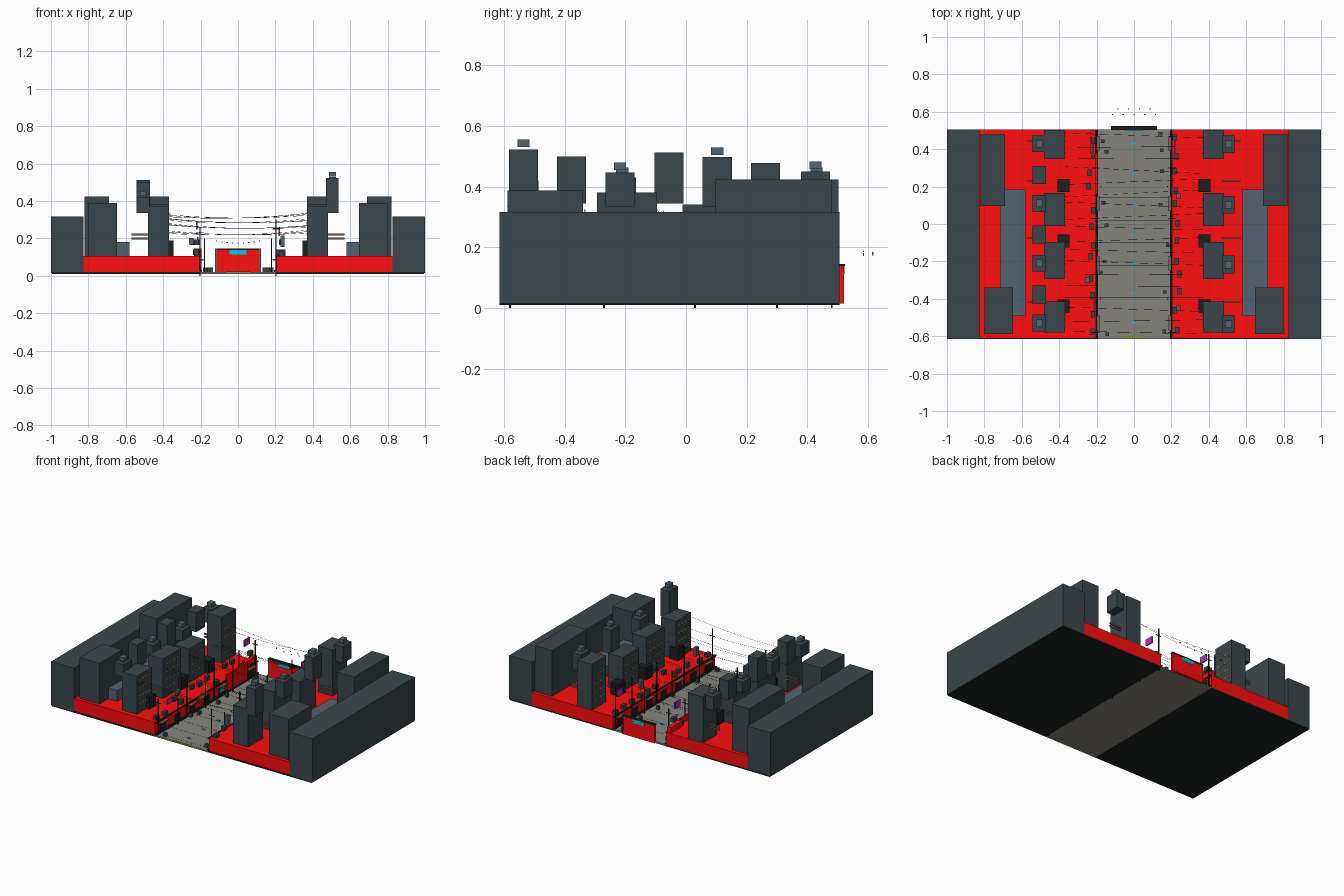
import bpy, bmesh, math, random

if "Cube" in bpy.data.objects:
    bpy.data.objects.remove(bpy.data.objects["Cube"])
random.seed(4)

COL = dict(tower=(.043, .062, .07), dark=(.012, .014, .015), red=(1, .004, .004),
           blue=(.085, .125, .165), road=(.235, .23, .2), cyan=(.0, .6, .85),
           amber=(.6, .25, .03), magenta=(.5, .03, .5), olive=(.2, .35, .03), rust=(.2, .12, .09))
MATS = {}
for n, c in COL.items():
    MATS[n] = bpy.data.materials.new(n)
    MATS[n].diffuse_color = (*c, 1)


def boxes(name, mat, items):
    """One object made of boxes given as (x0, x1, y0, y1, z0, z1)."""
    bm = bmesh.new()
    for x0, x1, y0, y1, z0, z1 in items:
        r = bmesh.ops.create_cube(bm, size=1)
        for v in r['verts']:
            v.co = ((x0 + x1) / 2 + v.co.x * (x1 - x0),
                    (y0 + y1) / 2 + v.co.y * (y1 - y0),
                    (z0 + z1) / 2 + v.co.z * (z1 - z0))
    me = bpy.data.meshes.new(name)
    bm.to_mesh(me)
    bm.free()
    me.materials.append(MATS[mat])
    ob = bpy.data.objects.new(name, me)
    bpy.context.collection.objects.link(ob)
    return ob


def both(items):
    """Boxes plus their mirror images across x = 0."""
    return items + [(-b, -a, *r) for a, b, *r in items]


def cen(x, y, z, sx, sy, sz):
    return (x - sx / 2, x + sx / 2, y - sy / 2, y + sy / 2, z - sz / 2, z + sz / 2)


Y0, Y1 = -.615, .505

# Street and side plots
boxes('street', 'road', [(-.2, .2, Y0, Y1, .01, .02)])
boxes('plot_slab', 'dark', both([(.2, .995, Y0, Y1, .01, .02)]))
boxes('shop_podium', 'red', both([(.205, .825, Y0 + .003, Y1, .02, .107)]))
boxes('outer_block', 'tower', both([(.825, 1, Y0, Y1, .015, .317)]))

# Second row of buildings
boxes('rear_tower', 'tower', both([(.69, .82, .097, .48, .107, .424),
                                   (.648, .80, -.588, -.34, .107, .388)]))
boxes('low_annex', 'blue', both([(.58, .717, -.492, .185, .107, .18)]))

# Street-side towers
rows = [(-.58, -.415, .37), (-.293, -.096, .38), (-.012, .165, .342), (.347, .503, .424)]
boxes('street_tower', 'tower', both([(.368, .482, a, b, .107, h) for a, b, h in rows]))
boxes('tower_bump', 'dark', both([(.345, .41, y - .035, y + .035, .107, .19)
                                  for y in (-.44, -.09, .205)]))

# Raised upper volumes with floating roof caps
tall = [(-.535, .523), (-.217, .447), (.103, .497), (.427, .45)]
boxes('upper_volume_right', 'tower', [(.47, .537, y - .048, y + .048, .335, h) for y, h in tall])
boxes('roof_cap_right', 'blue', [cen(.505, y, h + .02, .036, .04, .025) for y, h in tall])
low = [(-.53, .42), (-.21, .43), (.11, .41), (.43, .43)]
boxes('upper_volume_left', 'tower', [(-.542, -.472, y - .045, y + .045, .335, h) for y, h in low])
boxes('roof_cap_left', 'blue', [cen(-.507, y, h + .02, .036, .04, .025) for y, h in low])
boxes('upper_volume_plain', 'tower', [(-.542, -.47, y - .048, y + .048, .345, h)
                                      for y, h in [(-.377, .5), (-.056, .513), (.262, .478)]])

# Lit windows and pipes
wins = []
for a, b, h in rows:
    for k in range(4):
        z = .17 + k * .055
        if z > h - .03:
            continue
        for i in range(4):
            wins.append(cen(.3675, a + (b - a) * (.2 + .2 * i), z, .004, .012, .009))
boxes('lit_windows', 'amber', both(wins))
boxes('wall_pipes', 'rust', both([(.47, .57, y - .004, y + .004, z - .005, z + .005)
                                  for y in (-.415, -.075, .23, .445) for z in (.2, .22)]))

# Shopfront doors, ledges, beams and awnings
ys = [-.53 + .16 * i for i in range(7)]
boxes('shop_doors', 'dark', both([(.201, .207, y - .03, y + .03, .02, .078) for y in ys]))
boxes('shop_ledge', 'dark', both([(.198, .207, Y0, Y1, .102, .109)]))
boxes('shop_awnings', 'rust', both([(.185, .215, y - .04, y + .04, .083, .089) for y in ys[::2]]))
boxes('kerb', 'dark', both([(.192, .206, Y0, Y1, .018, .03)]))
boxes('raised_wall', 'red', [(-.207, -.195, .16, .38, .02, .145),
                             (-.235, -.206, .38, .5, .1, .145)])

# Posts with cross arms
posts = []
for y in (-.58, -.27, .03, .3, .48):
    posts += [cen(-.203, y, .13, .006, .006, .26), cen(.203, y, .15, .006, .006, .30),
              cen(-.205, y, .23, .04, .004, .004), cen(.205, y, .25, .04, .004, .004)]
for y in (-.4, -.1, .2):
    posts += [cen(s * .178, y, .11, .005, .005, .18) for s in (-1, 1)]
boxes('utility_posts', 'dark', posts)

# Air units and crates along the shops
units, crates = [], []
for y in [-.56 + .093 * k for k in range(12)]:
    for s in (-1, 1):
        units.append(cen(s * random.uniform(.215, .245), y + random.uniform(-.02, .02),
                         random.choice([.118, .125, .18]), .022, .035, .03))
        if random.random() < .6:
            crates.append(cen(s * random.uniform(.14, .18), y + random.uniform(-.03, .03),
                              .032, .02, .018, .024))
boxes('air_units', 'tower', units)
boxes('street_crates', 'tower', crates)
boxes('box_signs', 'blue', [cen(.238, -.45, .185, .02, .03, .06), cen(-.25, -.3, .185, .022, .03, .035),
                            cen(.238, .15, .185, .02, .03, .06)])

# Road joints and centre lights
boxes('paving_joints', 'dark', [(-.19, .19, y - .0006, y + .0006, .019, .0205)
                                for y in [-.58 + .12 * i for i in range(10)]])
boxes('centre_lights', 'cyan', [cen(-.003, y, .021, .022, .01, .006) for y in
                                (-.53, -.37, -.21, -.055, .105, .27, .43)])
boxes('entry_strip', 'olive', [(-.065, .065, Y0 + .001, -.602, .018, .023)])

# Glowing signs facing across the street
boxes('magenta_signs', 'magenta', [cen(-.22, .41, .27, .008, .06, .045),
                                   cen(-.215, -.44, .19, .008, .06, .035),
                                   cen(.22, .41, .235, .008, .06, .045)])
boxes('cyan_screen', 'cyan', [cen(-.199, .11, .06, .006, .05, .03)])
boxes('olive_sign', 'olive', [cen(-.199, -.1, .095, .006, .09, .025)])

# End gate with screen
boxes('end_gate', 'red', [(-.115, .115, .505, .52, .015, .138)])
boxes('gate_frame', 'rust', [(s * .117 - .005, s * .117 + .005, .502, .512, .015, .145) for s in (-1, 1)])
boxes('gate_side', 'red', [(s * .12 - .004, s * .12 + .004, .506, .521, .015, .135) for s in (-1, 1)])
boxes('gate_lintel', 'dark', [(-.124, .124, .502, .523, .138, .146)])
boxes('gate_screen', 'cyan', [(-.045, .045, .498, .522, .113, .138)])

# String of lamps behind the gate
boxes('string_lamps', 'amber', [cen(-.115 + .0288 * i, .585 + .03 * (i % 2), .175 + .012 * (abs(i - 4) / 4) ** 2,
                                    .006, .004, .006) for i in range(9)])

# Sagging overhead wires
cu = bpy.data.curves.new('overhead_wires', 'CURVE')
cu.dimensions = '3D'
cu.bevel_depth = .0007
cu.bevel_resolution = 0
cu.materials.append(MATS['dark'])
for i in range(18):
    y = -.58 + i * .062
    z0 = [.325, .3, .27, .235][i % 4]
    dy, dz = random.uniform(-.02, .02), random.uniform(-.01, .01)
    sp = cu.splines.new('POLY')
    sp.points.add(10)
    for k in range(11):
        t = k / 5 - 1
        sp.points[k].co = (.37 * t, y + dy * t, z0 + dz * t - .016 * (1 - t * t), 1)
wire = bpy.data.objects.new('overhead_wires', cu)
bpy.context.collection.objects.link(wire)

for m in bpy.data.materials:
    if m.users and not m.is_grease_pencil:
        m.use_nodes = True
        m.node_tree.nodes["Principled BSDF"].inputs["Base Color"].default_value = m.diffuse_color
